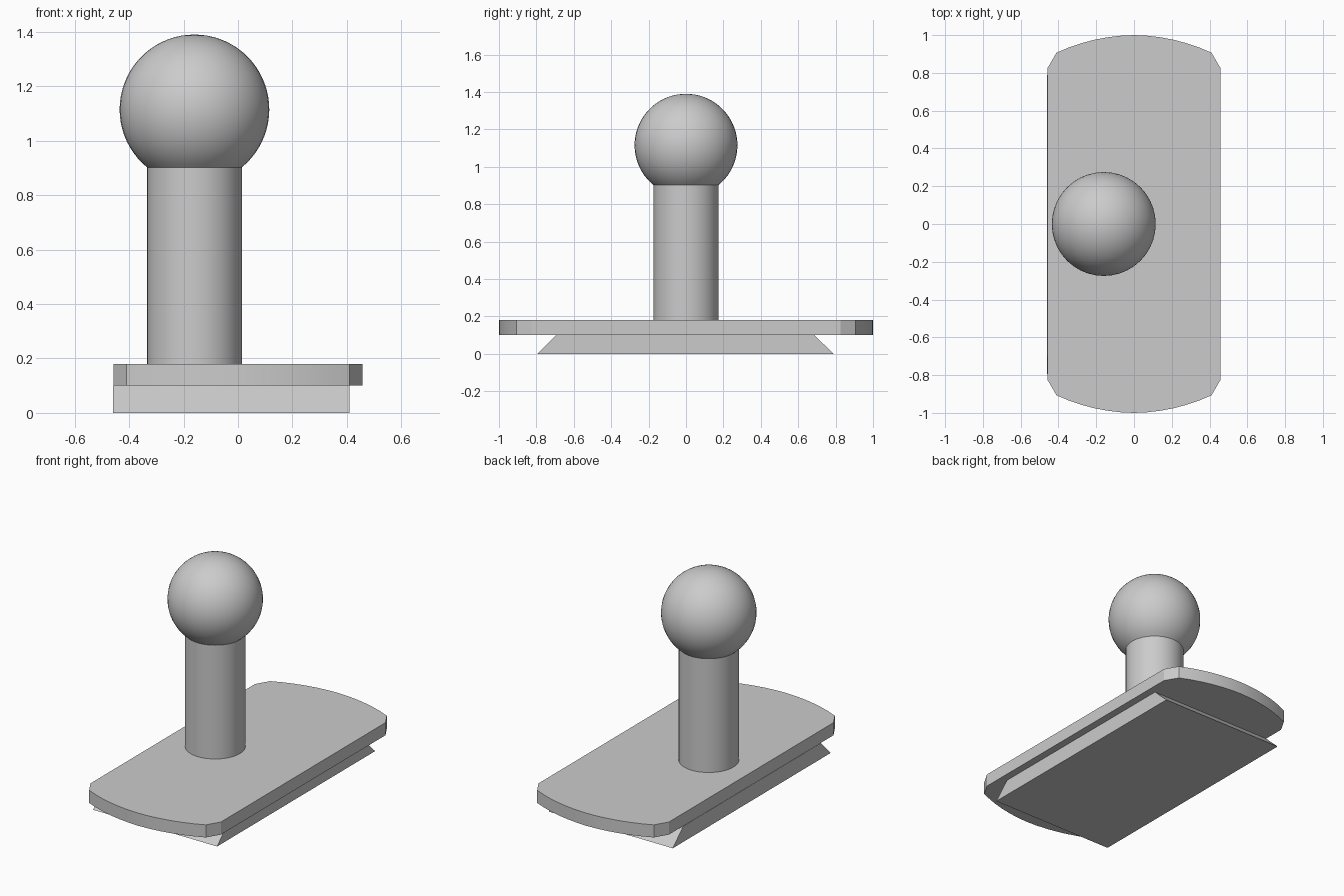
import bpy, bmesh
from math import sin, cos, asin, pi

cube = bpy.data.objects.get("Cube")
if cube:
    bpy.data.objects.remove(cube, do_unlink=True)

grey = bpy.data.materials.new("plain_grey")
grey.use_nodes = True
grey.diffuse_color = (0.6, 0.6, 0.6, 1)
grey.node_tree.nodes["Principled BSDF"].inputs["Base Color"].default_value = (0.6, 0.6, 0.6, 1)


def finish(name, bm, angle):
    """Turn a bmesh into a shaded grey object."""
    bmesh.ops.remove_doubles(bm, verts=bm.verts, dist=1e-5)
    bmesh.ops.recalc_face_normals(bm, faces=bm.faces)
    mesh = bpy.data.meshes.new(name)
    bm.to_mesh(mesh)
    bm.free()
    mesh.materials.append(grey)
    obj = bpy.data.objects.new(name, mesh)
    bpy.context.collection.objects.link(obj)
    bpy.ops.object.select_all(action='DESELECT')
    obj.select_set(True)
    bpy.context.view_layer.objects.active = obj
    bpy.ops.object.shade_smooth_by_angle(angle=angle)
    return obj


def prism(name, outline, offset):
    """Extrude a flat outline along an offset."""
    bm = bmesh.new()
    face = bm.faces.new([bm.verts.new(p) for p in outline])
    new = bmesh.ops.extrude_face_region(bm, geom=[face], use_keep_orig=True)["geom"]
    bmesh.ops.translate(bm, vec=offset, verts=[v for v in new if isinstance(v, bmesh.types.BMVert)])
    return finish(name, bm, pi / 9)


def lathe(name, profile, centre, steps):
    """Spin a (radius, height) profile around a vertical axis."""
    bm = bmesh.new()
    verts = [bm.verts.new((r, 0, z)) for r, z in profile]
    edges = [bm.edges.new(pair) for pair in zip(verts, verts[1:])]
    bmesh.ops.spin(bm, geom=verts + edges, axis=(0, 0, 1), cent=(0, 0, 0),
                   angle=2 * pi, steps=steps, use_merge=True)
    bmesh.ops.translate(bm, vec=centre, verts=bm.verts)
    return finish(name, bm, pi / 6)


# Dovetail rail under the plate, its narrow side up
rail = [(-0.46, -0.795, 0), (-0.46, 0.79, 0), (-0.46, 0.685, 0.1), (-0.46, -0.695, 0.1)]
prism("dovetail_rail", rail, (0.87, 0, 0))

# Mounting plate with bowed ends and clipped corners
half_angle = asin(0.41)
arc = [half_angle * (1 - 2 * i / 12) for i in range(13)]
end = [(0.458, 0.825)] + [(sin(a), cos(a) - 0.005 * abs(a) / half_angle) for a in arc] + [(-0.458, 0.825)]
outline = [(x, y, 0.1) for x, y in end] + [(-x, -y, 0.1) for x, y in end]
prism("mounting_plate", outline, (0, 0, 0.08))

# Round post and the ball cut open where they meet
post_x, post_r, ball_r, ball_z = -0.16, 0.174, 0.275, 1.115
neck = asin(post_r / ball_r)
neck_z = ball_z - ball_r * cos(neck)
lathe("post", [(post_r, 0.18), (post_r, neck_z)], (post_x, 0, 0), 40)
sweep = [neck + (pi - neck) * i / 28 for i in range(29)]
lathe("ball", [(ball_r * sin(a), -ball_r * cos(a)) for a in sweep], (post_x, 0, ball_z), 40)
